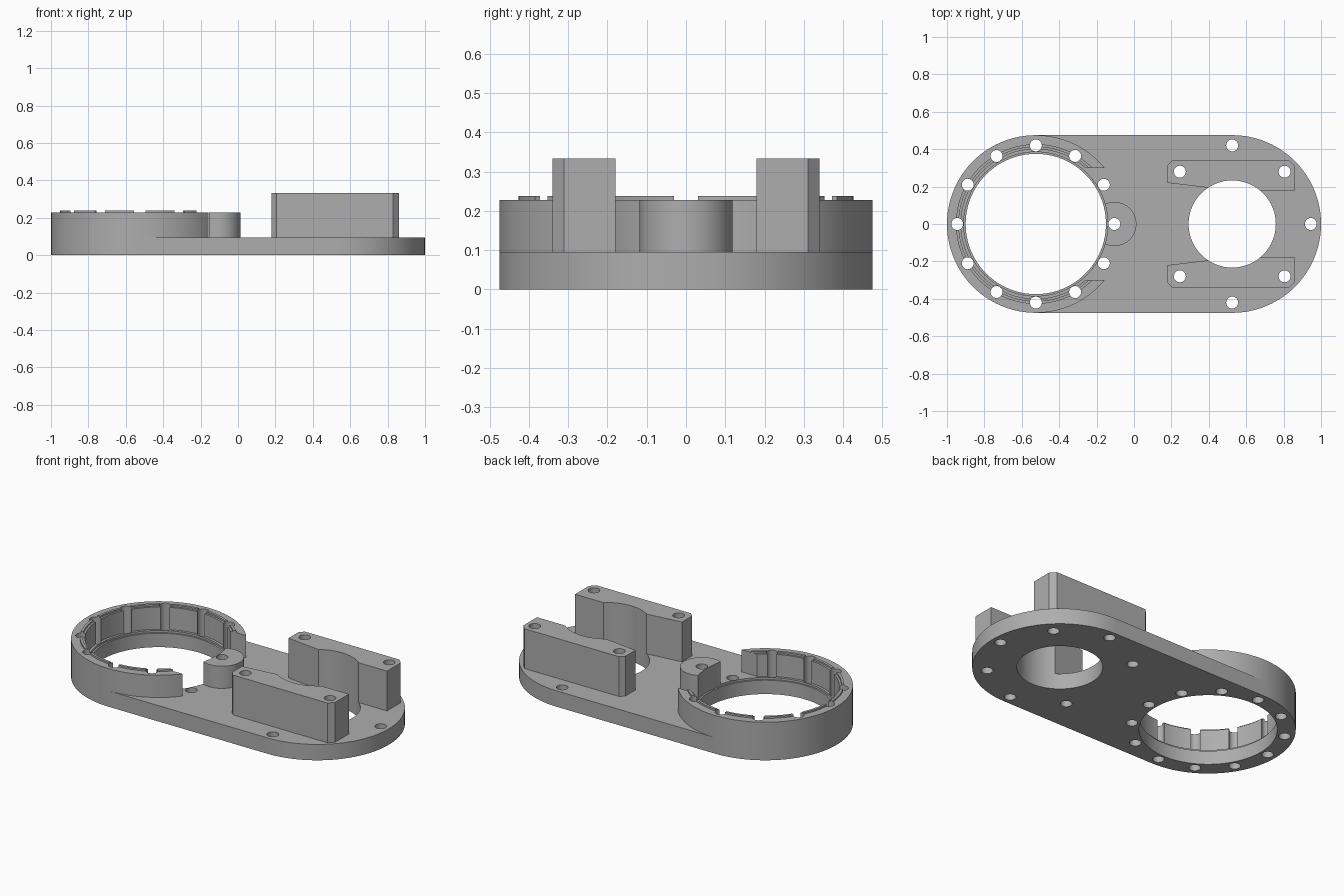
import bpy, bmesh
from math import sin, cos, radians

cube = bpy.data.objects.get("Cube")
if cube:
    bpy.data.objects.remove(cube, do_unlink=True)

grey = bpy.data.materials.new("plain_grey")
grey.use_nodes = True
colour = (0.42, 0.42, 0.42, 1)
grey.diffuse_color = colour
grey.node_tree.nodes["Principled BSDF"].inputs["Base Color"].default_value = colour

END = 0.525           # distance of both end centres from the middle
R = 0.475             # outer radius of the ends
PLATE, WALL, RIDGE, BLOCK = 0.095, 0.228, 0.238, 0.333
BORE, SEAT, INNER, HOLE = 0.375, 0.385, 0.40, 0.233


def arc(cx, cy, r, start=0, sweep=360, steps=96):
    count = steps if abs(sweep) == 360 else steps + 1
    angles = [radians(start + sweep * i / steps) for i in range(count)]
    return [(cx + r * cos(a), cy + r * sin(a)) for a in angles]


def prism(name, outlines, z0, z1):
    """Extrude one or more closed outlines from z0 to z1."""
    bm = bmesh.new()
    for outline in outlines:
        face = bm.faces.new([bm.verts.new((x, y, z0)) for x, y in outline])
        top = bmesh.ops.extrude_face_region(bm, geom=[face])["geom"]
        verts = [v for v in top if isinstance(v, bmesh.types.BMVert)]
        bmesh.ops.translate(bm, verts=verts, vec=(0, 0, z1 - z0))
    bmesh.ops.recalc_face_normals(bm, faces=bm.faces)
    mesh = bpy.data.meshes.new(name)
    bm.to_mesh(mesh)
    bm.free()
    mesh.materials.append(grey)
    obj = bpy.data.objects.new(name, mesh)
    bpy.context.collection.objects.link(obj)
    return obj


def finish(obj, *cutters):
    """Cut the part, then smooth its round walls."""
    bpy.ops.object.select_all(action="DESELECT")
    bpy.context.view_layer.objects.active = obj
    obj.select_set(True)
    for cutter in cutters:
        mod = obj.modifiers.new("cut", "BOOLEAN")
        mod.operation, mod.solver, mod.object = "DIFFERENCE", "EXACT", cutter
        bpy.ops.object.modifier_apply(modifier=mod.name)
    bpy.ops.object.shade_smooth_by_angle(angle=radians(30))


def circle_cutter(name, x, r, z0=-0.1):
    return prism(name, [arc(x, 0, r)], z0, 0.5)


# Cutters: screw holes, large bores and the opening in the ring wall
spots = arc(-END, 0, 0.42, steps=12)
spots += [(END + 0.42, 0), (END, 0.42), (END, -0.42)]
spots += [(END + sx * 0.28, sy * 0.28) for sx in (-1, 1) for sy in (-1, 1)]
screws = prism("screw_cutter", [arc(x, y, 0.032, steps=24) for x, y in spots], -0.1, 0.5)
bore = circle_cutter("bore_cutter", -END, BORE)
seat = circle_cutter("seat_cutter", -END, SEAT, PLATE - 0.012)
inner = circle_cutter("inner_cutter", -END, INNER)
ridge_inner = circle_cutter("ridge_cutter", -END, 0.412)
hole = circle_cutter("hole_cutter", END, HOLE)
gap = prism("gap_cutter", [[(-0.4, -0.3), (0.3, -0.3), (0.3, 0.3), (-0.4, 0.3)]], -0.1, 0.5)
cutters = [screws, bore, seat, inner, ridge_inner, hole, gap]

# Base plate with round ends
outline = arc(END, 0, R, -90, 180, 48) + arc(-END, 0, R, 90, 180, 48)
finish(prism("base_plate", [outline], 0, PLATE), bore, seat, hole, screws)

# Open ring wall and the thin ridge on its rim
finish(prism("ring_wall", [arc(-END, 0, R)], PLATE, WALL), inner, gap, screws)
finish(prism("rim_ridge", [arc(-END, 0, 0.427)], WALL, RIDGE), ridge_inner, gap, screws)

# Round boss standing in the opening
finish(prism("round_boss", [arc(END * -0.2, 0, 0.118, steps=64)], PLATE, WALL), seat, screws)

# Pair of mounting blocks beside the right-hand hole
profile = [(0.18, 0.22), (0.43, 0.19), (0.5, 0.18), (0.86, 0.18), (0.86, 0.31),
           (0.83, 0.34), (0.205, 0.34), (0.18, 0.315)]
for side, name in ((1, "back_block"), (-1, "front_block")):
    block = prism(name, [[(x, side * y) for x, y in profile]], PLATE, BLOCK)
    finish(block, hole, screws)

for cutter in cutters:
    bpy.data.objects.remove(cutter, do_unlink=True)
